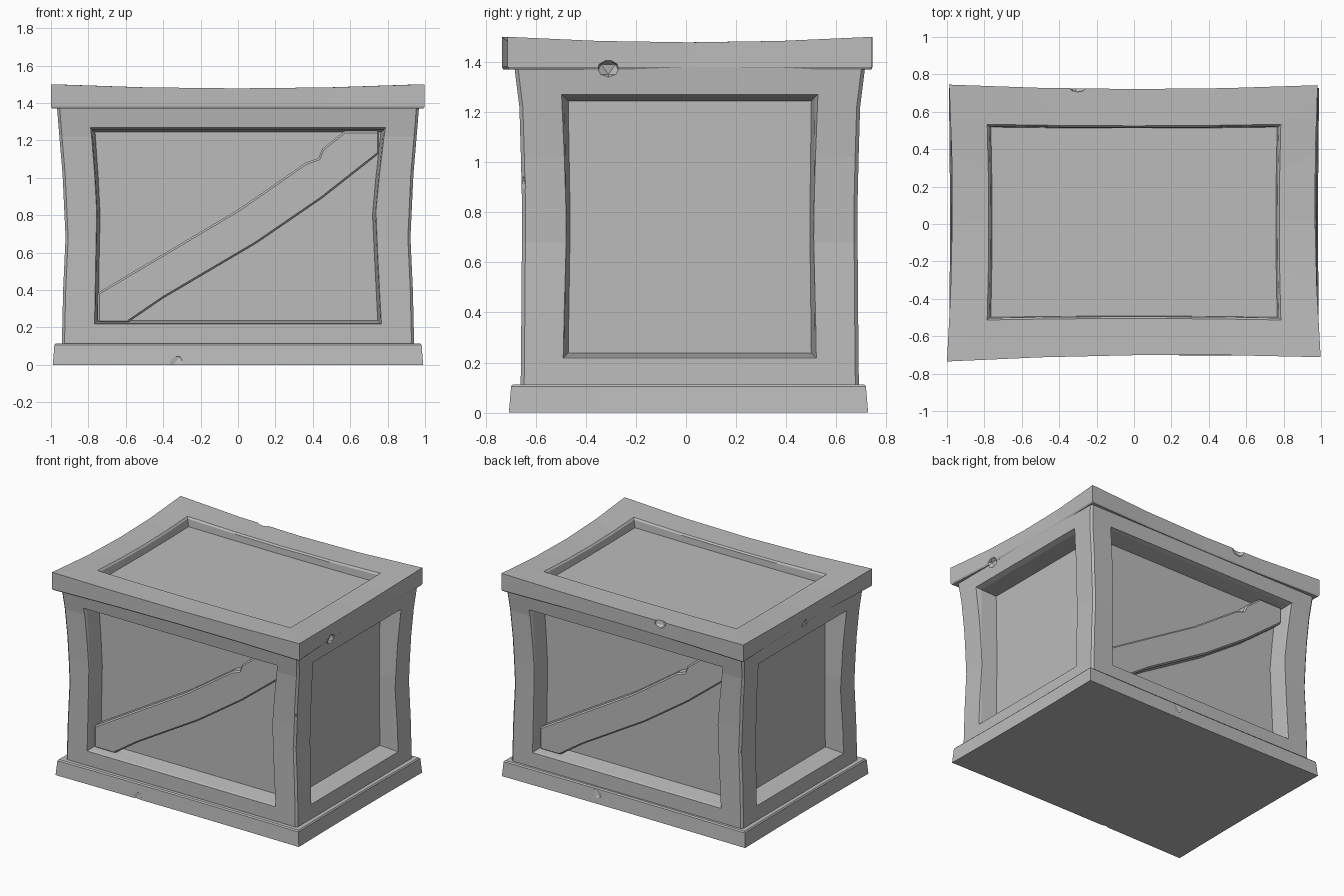
import bpy, bmesh
from math import pi
from mathutils import Matrix, Vector

if "Cube" in bpy.data.objects:
    bpy.data.objects.remove(bpy.data.objects["Cube"])

stone = bpy.data.materials.new("plain_grey")
stone.use_nodes = True
GREY = (0.5, 0.5, 0.5, 1)
stone.diffuse_color = GREY
stone.node_tree.nodes["Principled BSDF"].inputs["Base Color"].default_value = GREY

CENTRE_Y = 0.015   # middle of the body
SURFACE = 0.67     # distance from the middle to the front face
SIDE = 0.935       # distance from the middle to the side face
DEPTH = 0.13       # how far the panels sit back


def make_object(name, bm):
    bmesh.ops.recalc_face_normals(bm, faces=bm.faces)
    mesh = bpy.data.meshes.new(name)
    bm.to_mesh(mesh)
    bm.free()
    mesh.materials.append(stone)
    ob = bpy.data.objects.new(name, mesh)
    bpy.context.collection.objects.link(ob)
    return ob


def loft(name, rings):
    """Skin a stack of equal-sized rings and cap both ends."""
    bm = bmesh.new()
    loops = [[bm.verts.new(p) for p in ring] for ring in rings]
    for a, b in zip(loops, loops[1:]):
        for i in range(len(a)):
            j = (i + 1) % len(a)
            bm.faces.new((a[i], a[j], b[j], b[i]))
    bm.faces.new(loops[0])
    bm.faces.new(loops[-1])
    return make_object(name, bm)


def apply(ob, kind, **settings):
    mod = ob.modifiers.new(kind.lower(), kind)
    for key, value in settings.items():
        setattr(mod, key, value)
    bpy.context.view_layer.objects.active = ob
    bpy.ops.object.modifier_apply(modifier=mod.name)


def cut(ob, cutter):
    apply(ob, "BOOLEAN", operation="DIFFERENCE", solver="EXACT", object=cutter)


def bowed_ring(corners, bow, z, rise=0.0):
    """Four-sided ring whose sides sag inward and whose corners lift."""
    points = []
    for i in range(4):
        a, b = Vector(corners[i]), Vector(corners[(i + 1) % 4])
        inward = Vector((a.y - b.y, b.x - a.x)).normalized()
        for k in range(4):
            t = k / 4
            bend = (2 * t - 1) ** 2
            p = a.lerp(b, t) + inward * bow * (1 - bend)
            points.append((p.x, p.y, z + rise * bend))
    return points


def rectangle(hx, hy, cy=0.0):
    return [(-hx, cy - hy), (hx, cy - hy), (hx, cy + hy), (-hx, cy + hy)]


def chamfered_ring(hx, hy, z, c=0.014):
    y0, y1 = CENTRE_Y - hy, CENTRE_Y + hy
    return [(-hx + c, y0, z), (hx - c, y0, z), (hx, y0 + c, z), (hx, y1 - c, z),
            (hx - c, y1, z), (-hx + c, y1, z), (-hx, y1 - c, z), (-hx, y0 + c, z)]


def place(outline, distance, angle, inset=0.0):
    """Stand an outline up at a distance from the middle, facing an angle."""
    spin = Matrix.Translation((0, CENTRE_Y, 0)) @ Matrix.Rotation(angle, 4, 'Z')
    points = []
    for u, z in outline:
        u -= inset if u > 0 else -inset
        z -= inset if z > 0.74 else -inset
        points.append(spin @ Vector((u, -distance, z)))
    return points


# Chipped spots, cut out of the edges: position and size
chips = [((0.99, -0.31, 1.37), (0.05, 0.055, 0.045)),
         ((-0.99, 0.0, 1.37), (0.04, 0.05, 0.035)),
         ((-0.30, 0.74, 1.48), (0.06, 0.04, 0.06)),
         ((-0.33, -0.72, 0.02), (0.06, 0.03, 0.05)),
         ((0.22, 0.74, 0.08), (0.06, 0.035, 0.06)),
         ((0.955, -0.67, 0.90), (0.045, 0.045, 0.08)),
         ((-0.945, 0.70, 0.70), (0.04, 0.045, 0.08))]
bm = bmesh.new()
for spot, size in chips:
    bmesh.ops.create_icosphere(bm, subdivisions=1, radius=1,
                               matrix=Matrix.Translation(spot) @ Matrix.Diagonal((*size, 1)))
chip_cutter = make_object("chip_cutter", bm)
chip_cutter.hide_render = True

# Body with a pinched waist and flared top
levels = [(0.10, 0.942, 0.675), (0.40, 0.935, 0.672), (0.68, 0.922, 0.670),
          (0.85, 0.930, 0.670), (1.02, 0.938, 0.674), (1.22, 0.955, 0.680),
          (1.38, 0.968, 0.700)]
body = loft("crate_body", [chamfered_ring(hx, hy, z) for z, hx, hy in levels])

# Recessed panels on all four sides
wide = [(-0.765, 0.22), (0.765, 0.22), (0.748, 0.55), (0.737, 0.82), (0.755, 1.02),
        (0.782, 1.262), (-0.782, 1.262), (-0.765, 1.02), (-0.755, 0.82), (-0.76, 0.55)]
narrow = [(-0.503, 0.22), (0.503, 0.22), (0.497, 0.78), (0.503, 1.262),
          (-0.503, 1.262), (-0.495, 0.78)]
for turn in range(4):
    outline, face = (wide, SURFACE) if turn % 2 == 0 else (narrow, SIDE)
    profile = [(0.06, -0.02), (-0.012, 0.003), (-DEPTH, 0.018)]
    cutter = loft("recess_cutter", [place(outline, face + d, turn * pi / 2, inset)
                                    for d, inset in profile])
    cut(body, cutter)
    bpy.data.objects.remove(cutter)
cut(body, chip_cutter)

# Diagonal braces on the front and back
brace_outline = [(-0.75, 0.225), (-0.59, 0.225), (-0.40, 0.355), (0.10, 0.65),
                 (0.45, 0.89), (0.755, 1.13), (0.755, 1.25), (0.57, 1.25),
                 (0.45, 1.155), (0.43, 1.105), (0.36, 1.08), (0.0, 0.83), (-0.75, 0.385)]
for name, angle in (("front_brace", 0), ("back_brace", pi)):
    brace = loft(name, [place(brace_outline, SURFACE - d, angle)
                        for d in (DEPTH + 0.02, 0.055)])
    apply(brace, "BEVEL", width=0.01, segments=1, limit_method="ANGLE", angle_limit=0.9)

# Base plinth
base = loft("base", [bowed_ring(rectangle(0.99, 0.717, 0.01), 0.006, 0),
                     bowed_ring(rectangle(0.982, 0.708, 0.01), 0.006, 0.105),
                     bowed_ring(rectangle(0.975, 0.700, 0.01), 0.006, 0.113)])
cut(base, chip_cutter)

# Lid with lifted corners and a sunken top panel
corners = [(-1.0, -0.735), (0.998, -0.712), (0.982, 0.742), (-0.988, 0.745)]
opening = rectangle(0.785, 0.523, 0.01)
panel = rectangle(0.765, 0.508, 0.01)
lid = loft("lid", [bowed_ring([(x * 0.993, y * 0.993) for x, y in corners], 0.022, 1.37),
                   bowed_ring(corners, 0.022, 1.38),
                   bowed_ring(corners, 0.022, 1.478, 0.022),
                   bowed_ring(opening, 0.008, 1.476, 0.010),
                   bowed_ring(rectangle(0.775, 0.513, 0.01), 0.008, 1.465, 0.008),
                   bowed_ring(panel, 0.006, 1.42)])
cut(lid, chip_cutter)
bpy.data.objects.remove(chip_cutter)
